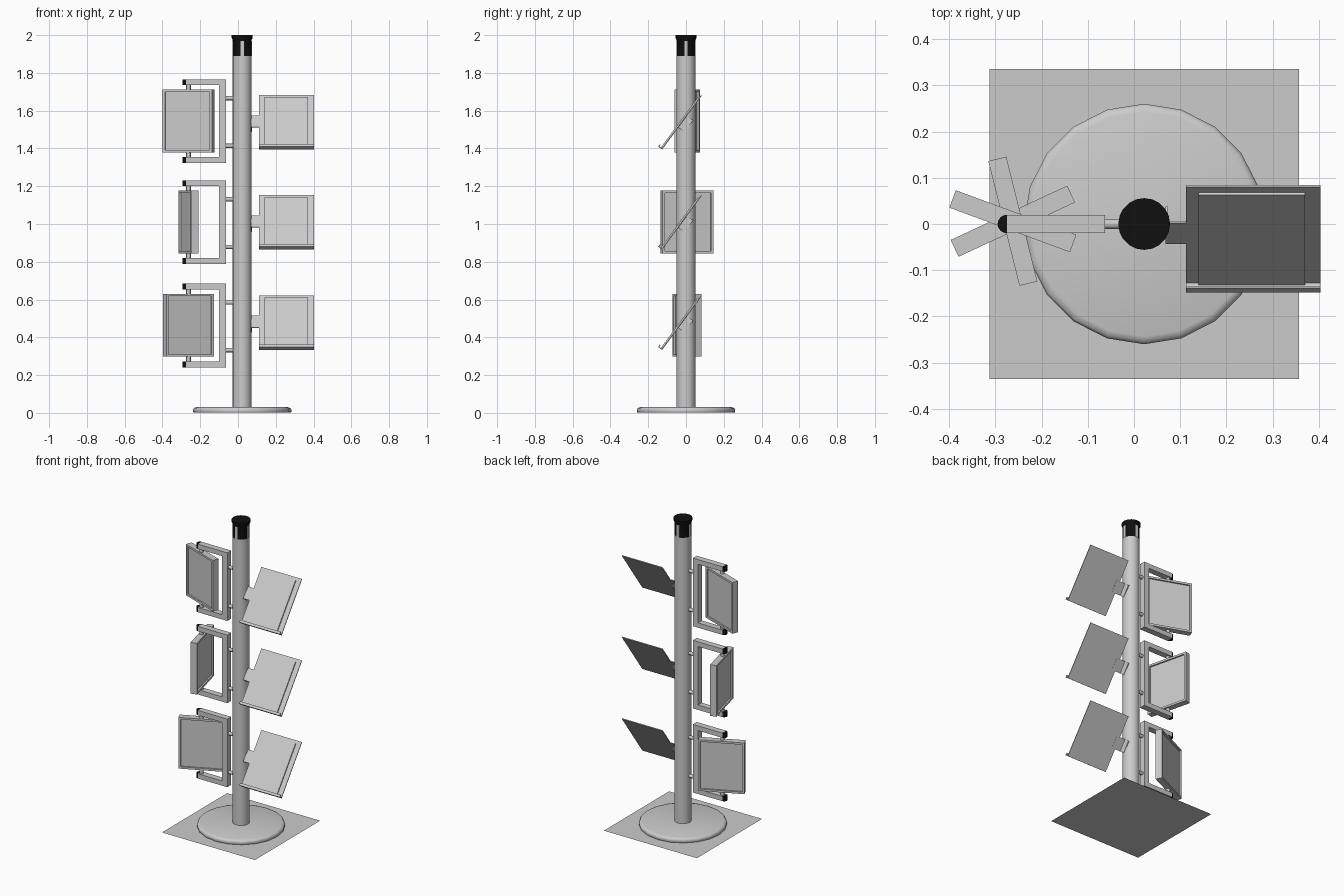
import bpy, bmesh, math
from mathutils import Matrix, Vector

if "Cube" in bpy.data.objects:
    bpy.data.objects.remove(bpy.data.objects["Cube"])

PX = 0.022      # post axis
HX = -0.262     # hinge axis of the swinging panels

black = bpy.data.materials.new("black_plastic")
black.diffuse_color = (0.005, 0.005, 0.005, 1)
black.use_nodes = True
black.node_tree.nodes["Principled BSDF"].inputs["Base Color"].default_value = black.diffuse_color


def finish(name, bm, mat=None, smooth=False, matrix=None):
    bmesh.ops.recalc_face_normals(bm, faces=bm.faces)
    me = bpy.data.meshes.new(name)
    bm.to_mesh(me)
    bm.free()
    ob = bpy.data.objects.new(name, me)
    bpy.context.collection.objects.link(ob)
    if matrix:
        ob.matrix_world = matrix
    if mat:
        me.materials.append(mat)
    if smooth:
        bpy.ops.object.select_all(action='DESELECT')
        ob.select_set(True)
        bpy.context.view_layer.objects.active = ob
        bpy.ops.object.shade_smooth_by_angle(angle=math.radians(40))
    return ob


def box(name, lo, hi, mat=None, matrix=None):
    lo, hi = Vector(lo), Vector(hi)
    bm = bmesh.new()
    bmesh.ops.create_cube(bm, size=1, matrix=Matrix.Translation((lo + hi) / 2)
                          @ Matrix.Diagonal((*(hi - lo), 1)))
    return finish(name, bm, mat, matrix=matrix)


def prism(name, pts, vec, mat=None, matrix=None, smooth=False):
    """Extrude a closed outline along a vector."""
    bm = bmesh.new()
    f = bm.faces.new([bm.verts.new(p) for p in pts])
    out = bmesh.ops.extrude_face_region(bm, geom=[f], use_keep_orig=True)
    bmesh.ops.translate(bm, vec=vec, verts=[g for g in out['geom'] if isinstance(g, bmesh.types.BMVert)])
    return finish(name, bm, mat, smooth, matrix)


def lathe(name, profile, n=20, mat=None):
    """Stack rings of (radius, z) around the post axis and cap both ends."""
    bm = bmesh.new()
    rings = [[bm.verts.new((PX + r * math.sin(2 * math.pi * i / n), r * math.cos(2 * math.pi * i / n), z))
              for i in range(n)] for r, z in profile]
    for a, b in zip(rings, rings[1:]):
        for i in range(n):
            bm.faces.new((a[i], a[(i + 1) % n], b[(i + 1) % n], b[i]))
    bm.faces.new(rings[0])
    bm.faces.new(rings[-1])
    return finish(name, bm, mat, True)


def rod(name, a, b, r):
    a, b = Vector(a), Vector(b)
    bm = bmesh.new()
    rot = (b - a).to_track_quat('Z', 'Y').to_matrix().to_4x4()
    bmesh.ops.create_cone(bm, cap_ends=True, segments=12, radius1=r, radius2=r,
                          depth=(b - a).length, matrix=Matrix.Translation((a + b) / 2) @ rot)
    return finish(name, bm, smooth=True)


# floor sheet, base disc, post and cap
bm = bmesh.new()
bm.faces.new([bm.verts.new((PX + sx * 0.335, sy * 0.335, 0)) for sx, sy in ((-1, -1), (1, -1), (1, 1), (-1, 1))])
finish("floor_sheet", bm)
lathe("base_disc", [(0.257, 0.001), (0.26, 0.006), (0.26, 0.018), (0.255, 0.026), (0.243, 0.03)])
lathe("post", [(0.05, 0.03), (0.05, 1.89)])
lathe("post_cap", [(0.05, 1.89), (0.05, 1.975), (0.056, 1.985), (0.056, 2.0)], mat=black)
for k in range(4):
    box("cap_slot_strip", (-0.009, 0.046, 1.89), (0.009, 0.051, 1.97),
        matrix=Matrix.Translation((PX, 0, 0)) @ Matrix.Rotation(k * math.pi / 2, 4, 'Z'))


def display_panel(cz, angle):
    """Slab with a shallow recess on both broad faces."""
    bm = bmesh.new()
    bmesh.ops.create_cube(bm, size=1, matrix=Matrix.Diagonal((0.278, 0.04, 0.333, 1)))
    bm.normal_update()
    for f in [f for f in bm.faces if abs(f.normal.y) > 0.9]:
        bmesh.ops.inset_individual(bm, faces=[f], thickness=0.018)
        n = f.normal.copy()
        inner = bmesh.ops.extrude_discrete_faces(bm, faces=[f])['faces'][0]
        bmesh.ops.translate(bm, vec=-n * 0.01, verts=inner.verts)
    bmesh.ops.remove_doubles(bm, verts=bm.verts, dist=1e-5)
    finish("display_panel", bm, matrix=Matrix.Translation((HX, 0.006, cz))
           @ Matrix.Rotation(math.radians(angle), 4, 'Z'))


# swinging panels in C-shaped brackets on the left
for z0, angle in ((1.323, -20.3), (0.788, -76), (0.241, 25)):
    c = [(-0.275, 0), (-0.063, 0), (-0.063, 0.443), (-0.275, 0.443),
         (-0.275, 0.412), (-0.1, 0.412), (-0.1, 0.031), (-0.275, 0.031)]
    prism("panel_bracket", [(x, -0.02, z0 + z) for x, z in c], (0, 0.04, 0))
    for z in (0, 0.412):
        arc = [(-0.275 - 0.02 * math.sin(t * math.pi / 8), 0.02 * math.cos(t * math.pi / 8), z0 + z)
               for t in range(9)]
        prism("bracket_end_cap", arc, (0, 0, 0.031), black, smooth=True)
    for z in (0.091, 0.343):
        rod("bracket_peg", (-0.065, 0, z0 + z), (-0.02, 0, z0 + z), 0.011)
    for a, b in ((0.03, 0.06), (0.385, 0.413)):
        rod("hinge_pin", (HX, 0, z0 + a), (HX, 0, z0 + b), 0.012)
    display_panel(z0 + 0.223, angle)

# tilted trays on the right: local y runs up the slope, local z faces forward
L = 0.355
tray = [(0, 0), (L, 0), (L, 0.005), (0.005, 0.005), (0.005, 0.022),
        (0.016, 0.022), (0.016, 0.027), (0, 0.027)]
for z0 in (1.394, 0.864, 0.333):
    m = Matrix.Translation((0, -0.126, z0)) @ Matrix.Rotation(math.radians(53.7), 4, 'X')
    prism("tray", [(0.112, y, z) for y, z in tray], (0.291, 0, 0), matrix=m)
    box("tray_sheet", (0.14, 0.006, 0.004), (0.37, 0.335, 0.012), matrix=m)
    box("tray_tab", (0.068, 0.145, -0.001), (0.137, 0.222, 0.004), matrix=m)
    box("tray_flange", (0.068, 0.145, -0.04), (0.074, 0.222, 0.002), matrix=m)
